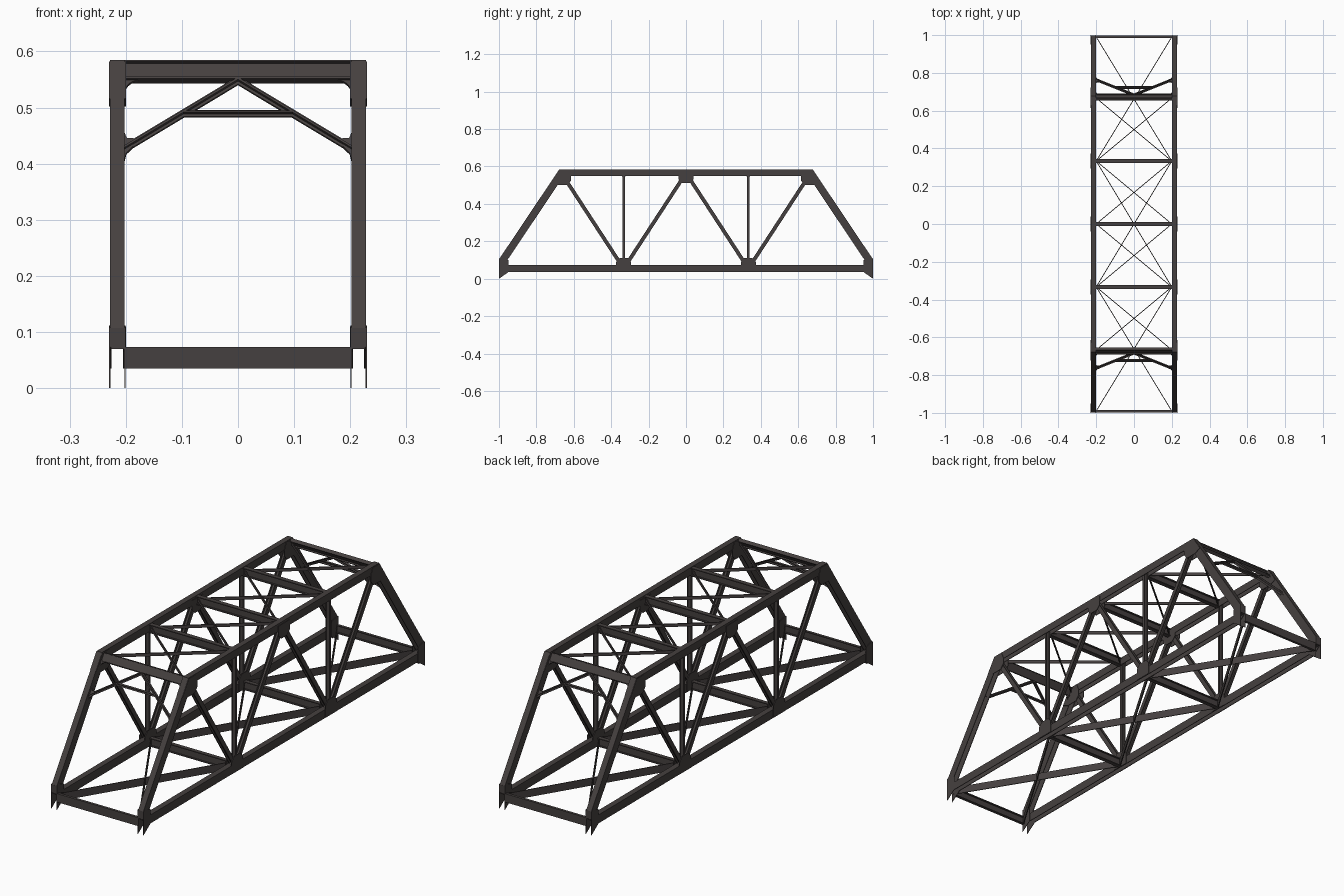
import bpy, bmesh, math
from mathutils import Vector as V

if "Cube" in bpy.data.objects:
    bpy.data.objects.remove(bpy.data.objects["Cube"])

steel = bpy.data.materials.new("dark_brown_steel")
steel.use_nodes = True
COLOUR = (0.06, 0.051, 0.05, 1)
steel.diffuse_color = COLOUR
steel.node_tree.nodes["Principled BSDF"].inputs["Base Color"].default_value = COLOUR

X, Y, Z = V((1, 0, 0)), V((0, 1, 0)), V((0, 0, 1))
INNER, OUTER = 0.2035, 0.2265     # centres of the two side plates of a chord
MID = (INNER + OUTER) / 2
TOP, BASE = 0.565, 0.054          # truss line heights
PANEL = 1 / 3
T = 0.003


def prism(bm, pts, offset):
    """Flat polygon thickened by an offset centred on it."""
    a = [bm.verts.new(V(p) - offset / 2) for p in pts]
    b = [bm.verts.new(V(p) + offset / 2) for p in pts]
    bm.faces.new(a)
    bm.faces.new(b[::-1])
    for i in range(len(a)):
        j = (i + 1) % len(a)
        bm.faces.new((a[i], b[i], b[j], a[j]))


def beam(bm, p, q, depth, width, axis):
    """Rectangular bar from p to q, depth measured along axis."""
    p, q = V(p), V(q)
    d = (q - p).normalized()
    axis = (axis - d * axis.dot(d)).normalized()
    h = axis * depth / 2
    prism(bm, (p - h, p + h, q + h, q - h), d.cross(axis) * width)


def i_beam(bm, p, q, depth, width, axis, t=0.004):
    """Two flanges joined by a web, depth measured along axis."""
    p, q = V(p), V(q)
    d = (q - p).normalized()
    axis = (axis - d * axis.dot(d)).normalized()
    for s in (-1, 1):
        o = axis * s * (depth - t) / 2
        beam(bm, p + o, q + o, t, width, axis)
    beam(bm, p, q, depth - t, t, axis)


def side_plates(bm, outline, gap=0.0, t=T):
    """The same y-z outline on the inner and outer side of a truss."""
    for x in (INNER - gap, OUTER + gap):
        prism(bm, [(x, y, z) for y, z in outline], X * t)


def part(name, build, mirror_y=True):
    """Builds one quarter (or half) and mirrors it over the bridge."""
    bm = bmesh.new()
    build(bm)
    bmesh.ops.recalc_face_normals(bm, faces=bm.faces)
    me = bpy.data.meshes.new(name)
    bm.to_mesh(me)
    bm.free()
    me.materials.append(steel)
    ob = bpy.data.objects.new(name, me)
    bpy.context.scene.collection.objects.link(ob)
    m = ob.modifiers.new("mirror", 'MIRROR')
    m.use_axis = (True, mirror_y, False)
    m.use_mirror_merge = False


# Open box chords and sloping end posts
def top_chord(bm):
    side_plates(bm, [(0, 0.55), (0, 0.584), (0.678, 0.584), (0.655, 0.55)])
    beam(bm, (MID, 0, 0.5835), (MID, 0.678, 0.5835), T, 0.026, Z)


def bottom_chord(bm):
    side_plates(bm, [(0, 0.035), (0, 0.073), (0.998, 0.073), (0.95, 0.035)])
    beam(bm, (MID, 0, 0.0715), (MID, 0.998, 0.0715), T, 0.023, Z)


def end_post(bm):
    side_plates(bm, [(0.998, 0.073), (0.998, 0.105), (0.678, 0.584),
                     (0.63, 0.584), (0.973, 0.073)])
    beam(bm, (MID, 0.9965, 0.106), (MID, 0.6765, 0.5835), T, 0.026, Y)
    beam(bm, (MID, 0.9965, 0.073), (MID, 0.9965, 0.107), T, 0.026, Y)


part("top_chord", top_chord)
part("bottom_chord", bottom_chord)
part("end_post", end_post)


# Web members of each side truss
def diagonals(bm):
    for y_top, y_low in ((2 * PANEL, PANEL), (0, PANEL)):
        a, b = V((MID, y_top, TOP)), V((MID, y_low, BASE))
        i_beam(bm, a.lerp(b, 0.03), a.lerp(b, 0.95), 0.02, 0.02, X)


part("web_diagonal", diagonals)
part("web_vertical", lambda bm: i_beam(
    bm, (MID, PANEL, 0.073), (MID, PANEL, 0.575), 0.02, 0.012, X, 0.003))


# Joint plates
def lower_gusset(bm):
    y = PANEL
    side_plates(bm, [(y - 0.04, 0.036), (y - 0.04, 0.09), (y - 0.022, 0.11),
                     (y + 0.022, 0.11), (y + 0.04, 0.09), (y + 0.04, 0.036)], 0.002)


def upper_gusset(bm):
    side_plates(bm, [(0.615, 0.55), (0.615, 0.525), (0.635, 0.502),
                     (0.69, 0.502), (0.722, 0.516), (0.678, 0.582), (0.63, 0.582)], 0.002)


def middle_gusset(bm):
    side_plates(bm, [(-0.04, 0.575), (-0.04, 0.532), (-0.02, 0.512),
                     (0.02, 0.512), (0.04, 0.532), (0.04, 0.575)], 0.002)


def end_gusset(bm):
    side_plates(bm, [(1, 0), (1, 0.108), (0.985, 0.112),
                     (0.95, 0.1), (0.95, 0.035)], 0.002, 0.002)


part("lower_gusset", lower_gusset)
part("upper_gusset", upper_gusset)
part("middle_gusset", middle_gusset, False)
part("end_gusset", end_gusset)

# Cross members, each built as the half on one side
part("floor_beam", lambda bm: i_beam(
    bm, (0, PANEL, BASE), (0.203, PANEL, BASE), 0.038, 0.018, Z))


def end_floor_beam(bm):
    beam(bm, (0, 0.996, BASE), (0.203, 0.996, BASE), 0.038, 0.004, Z)
    for z in (0.037, 0.071):
        beam(bm, (0, 0.992, z), (0.203, 0.992, z), 0.004, 0.012, Z)


part("end_floor_beam", end_floor_beam)
part("top_strut", lambda bm: i_beam(
    bm, (0, PANEL, 0.564), (0.203, PANEL, 0.564), 0.037, 0.02, Z))
part("middle_top_strut", lambda bm: i_beam(
    bm, (0, 0, 0.564), (0.203, 0, 0.564), 0.037, 0.02, Z), False)


# Horizontal cross bracing, mirrored into crosses
def floor_bracing(bm):
    beam(bm, (-0.2, PANEL, BASE), (0.2, 1 - 0.01, BASE), 0.034, 0.004, Z)
    beam(bm, (0, 0, BASE), (0.2, PANEL, BASE), 0.034, 0.004, Z)


def top_bracing(bm):
    for i in range(2):
        beam(bm, (-0.2, i * PANEL, TOP), (0.2, (i + 1) * PANEL, TOP), 0.014, 0.004, Z)


part("floor_bracing", floor_bracing)
part("top_bracing", top_bracing)


# Portal frame lying in the slope of the end posts
def slope(x, z):
    return V((x, 0.98 - (z - 0.105) * 0.67, z))


UP = (slope(0, 1) - slope(0, 0)).normalized()
OUT = X.cross(UP).normalized()


def portal(bm):
    i_beam(bm, slope(0, 0.564), slope(0.203, 0.564), 0.04, 0.016, UP)
    for depth, width in ((0.004, 0.016), (0.014, 0.004)):
        beam(bm, slope(0, 0.548), slope(0.203, 0.426), depth, width, UP)
        beam(bm, slope(0, 0.489), slope(0.1, 0.489), depth, width, UP)


def portal_gusset(bm):
    # curved knee under the strut
    arc = [slope(0.178 + 0.025 * math.sin(a), 0.522 + 0.025 * math.cos(a))
           for a in (i * math.pi / 12 for i in range(7))]
    prism(bm, [slope(0.203, 0.55), slope(0.178, 0.55)] + arc, OUT * 0.006)
    # plate where the brace meets the post
    prism(bm, [slope(0.203, 0.402), slope(0.199, 0.418), slope(0.186, 0.43),
               slope(0.186, 0.444), slope(0.198, 0.444), slope(0.203, 0.456)], OUT * 0.006)


part("portal_brace", portal)
part("portal_gusset", portal_gusset)
